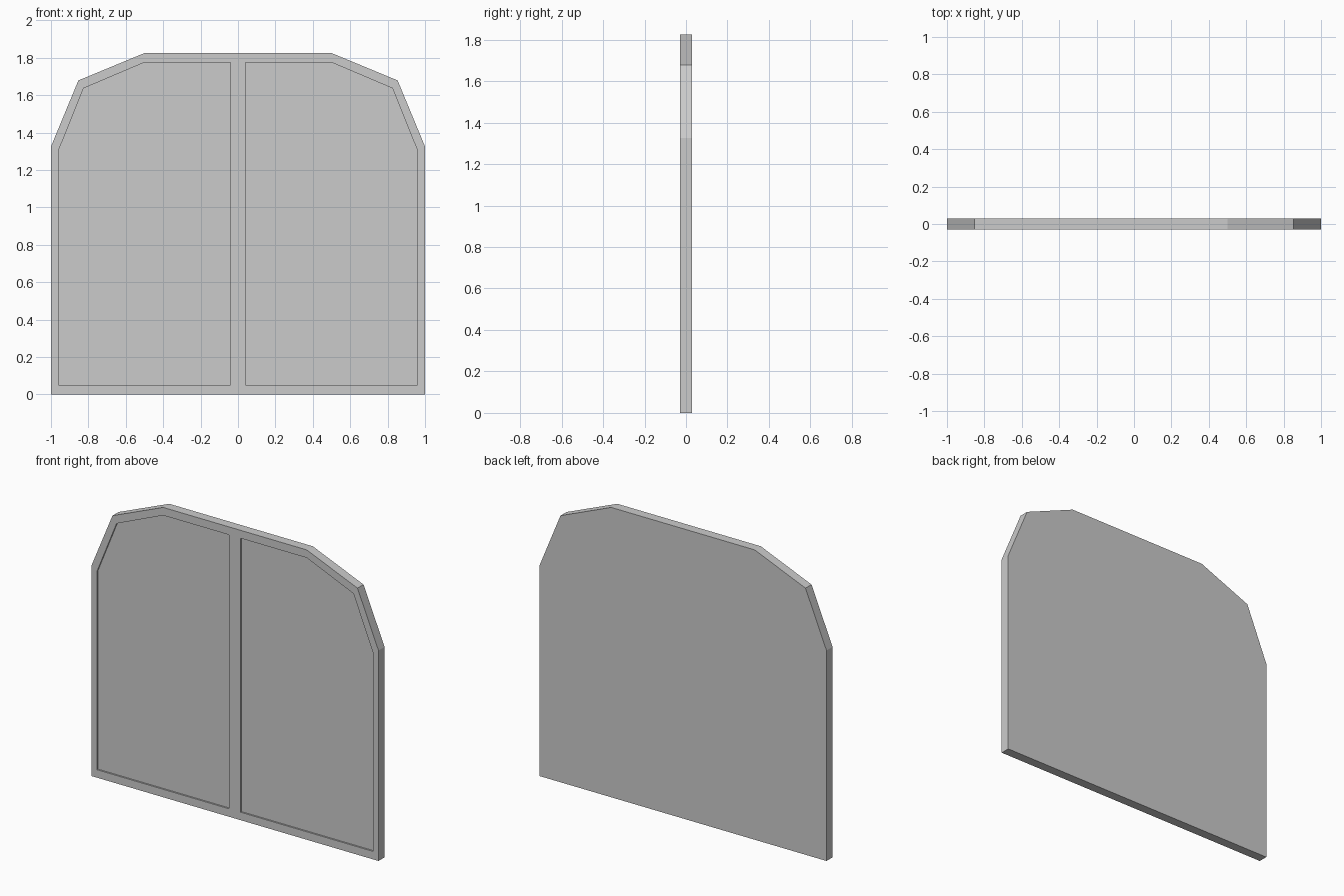
import bpy, bmesh
from math import sin, cos, radians

if "Cube" in bpy.data.objects:
    bpy.data.objects.remove(bpy.data.objects["Cube"])

HALF_T = 0.03      # half thickness of the door
RECESS = 0.01      # depth of the sunken panels


def corner(cx, cz, rx, rz):
    """Two-segment rounded corner, from the side up to the top."""
    return [(cx + rx * cos(radians(a)), cz + rz * sin(radians(a))) for a in (0, 45, 90)]


# Right half of the door: outer outline and matching panel outline (x, z)
outer = [(0, 0), (1, 0)] + corner(0.5, 1.325, 0.5, 0.5) + [(0, 1.825)]
inner = [(0.04, 0.05), (0.96, 0.05)] + corner(0.5, 1.303, 0.46, 0.472) + [(0.04, 1.775)]

bm = bmesh.new()


def ring(points, y):
    return [bm.verts.new((x, y, z)) for x, z in points]


def bridge(a, b, skip=()):
    n = len(a)
    for i in range(n):
        if i not in skip:
            j = (i + 1) % n
            bm.faces.new((a[i], a[j], b[j], b[i]))


back = ring(outer, HALF_T)
front = ring(outer, -HALF_T)
lip = ring(inner, -HALF_T)
panel = ring(inner, -HALF_T + RECESS)

# Rim (left open on the mirror plane), frame, recess walls, panel and back
bridge(back, front, skip=(len(outer) - 1,))
bridge(front, lip)
bridge(lip, panel)
bm.faces.new(panel)
bm.faces.new(back[::-1])
bmesh.ops.recalc_face_normals(bm, faces=bm.faces)
back_face = max(bm.faces, key=lambda f: f.calc_center_median().y)
if back_face.normal.y < 0:
    bmesh.ops.reverse_faces(bm, faces=bm.faces)

mesh = bpy.data.meshes.new("double_panel_door")
bm.to_mesh(mesh)
bm.free()
door = bpy.data.objects.new("double_panel_door", mesh)
bpy.context.collection.objects.link(door)

# Mirror to the left half
mirror = door.modifiers.new("mirror", 'MIRROR')
mirror.use_clip = True
